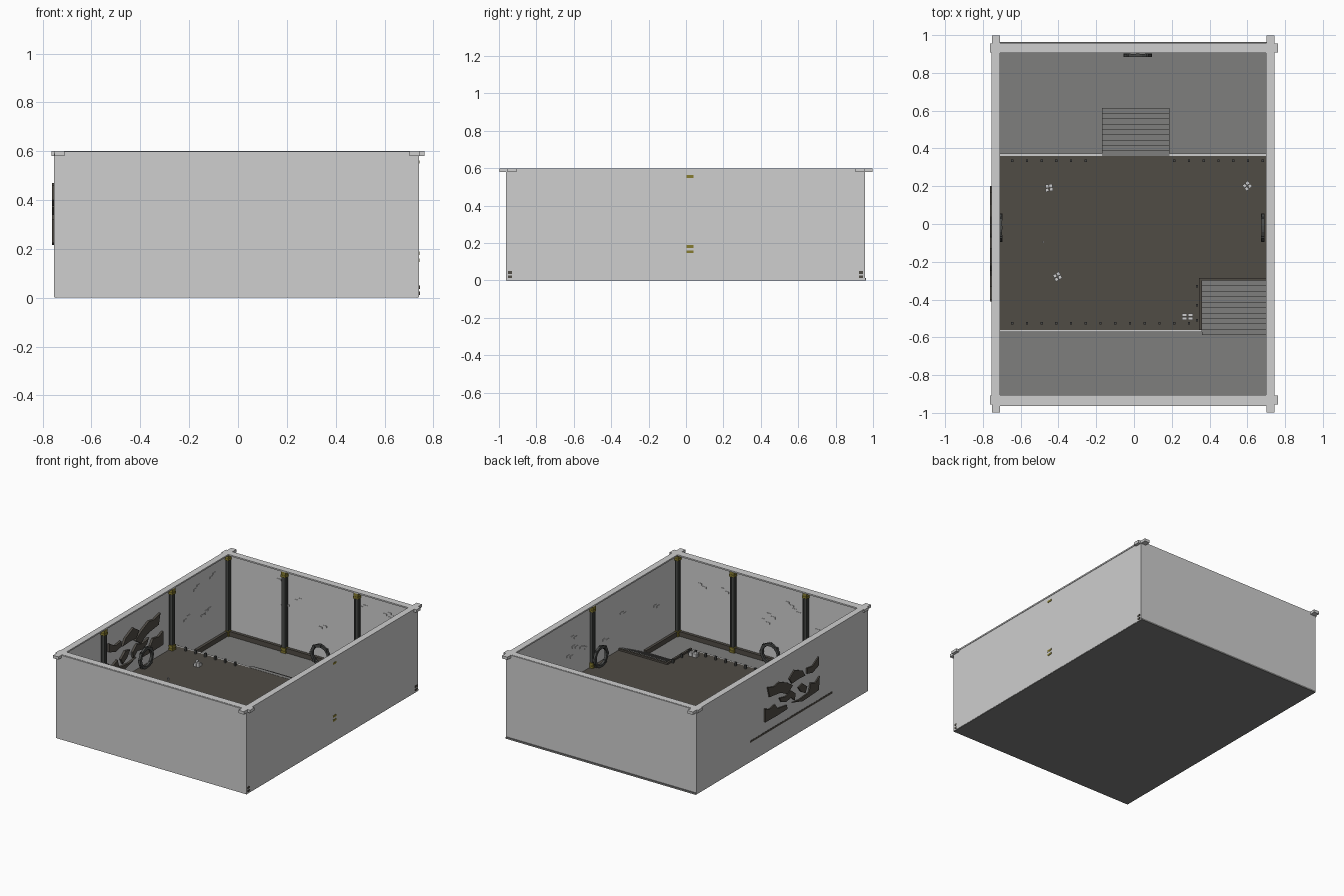
import bpy, bmesh, math, random
from mathutils import Matrix

if "Cube" in bpy.data.objects:
    bpy.data.objects.remove(bpy.data.objects["Cube"])

random.seed(4)


def mat(name, c):
    m = bpy.data.materials.new(name)
    m.diffuse_color = (*c, 1)
    m.use_nodes = True
    m.node_tree.nodes["Principled BSDF"].inputs["Base Color"].default_value = m.diffuse_color
    return m


PLASTER = mat("light plaster", (0.62, 0.62, 0.62))
STONE = mat("grey stone", (0.21, 0.21, 0.205))
WOOD = mat("dark brown wood", (0.08, 0.072, 0.06))
IRON = mat("dark grey iron", (0.065, 0.068, 0.066))
GOLD = mat("dull gold", (0.24, 0.20, 0.03))


def finish(name, bm, material):
    bmesh.ops.recalc_face_normals(bm, faces=bm.faces[:])
    me = bpy.data.meshes.new(name)
    bm.to_mesh(me)
    bm.free()
    me.materials.append(material)
    ob = bpy.data.objects.new(name, me)
    bpy.context.collection.objects.link(ob)
    return ob


def boxes(name, material, items):
    """One object made of boxes (x0, x1, y0, y1, z0, z1[, turn])."""
    bm = bmesh.new()
    for it in items:
        x0, x1, y0, y1, z0, z1 = it[:6]
        turn = it[6] if len(it) > 6 else 0
        m = (Matrix.Translation(((x0 + x1) / 2, (y0 + y1) / 2, (z0 + z1) / 2))
             @ Matrix.Rotation(turn, 4, 'Z')
             @ Matrix.Diagonal((x1 - x0, y1 - y0, z1 - z0, 1)))
        bmesh.ops.create_cube(bm, size=1, matrix=m)
    return finish(name, bm, material)


L, R, F, B = -0.753, 0.742, -0.963, 0.957   # outer wall faces
T = 0.012                                   # wall thickness
TOP, DECK, GROUND = 0.6, 0.152, 0.012

# Floor and four walls
boxes("floor", STONE, [(L + 0.002, R - 0.002, F + 0.002, 0.963, 0, GROUND)])
boxes("left_wall", PLASTER, [(L, L + T, F, B, 0.003, TOP - 0.01)])
boxes("right_wall", PLASTER, [(R - T, R, F, B, 0.003, TOP - 0.01)])
boxes("front_wall", PLASTER, [(L + T, R - T, F, F + T, 0.001, TOP - 0.002)])
boxes("back_wall", PLASTER, [(L + T, R - T, B - T, B, 0.008, TOP - 0.002)])

# Top beams, with ends crossing at the corners
beams = [(-0.755, -0.71, -0.955, 0.955, 0.59, TOP), (0.70, 0.745, -0.955, 0.955, 0.59, TOP),
         (-0.71, 0.70, -0.955, -0.905, 0.59, TOP), (-0.71, 0.70, 0.905, 0.952, 0.59, TOP)]
for sx, xa, xb in ((-1, -0.752, -0.71), (1, 0.702, 0.744)):
    for sy in (-1, 1):
        ya, yb = sorted((sy * 0.94, sy * 0.997))
        beams.append((xa, xb, ya, yb, 0.58, TOP))
        ya, yb = sorted((sy * 0.907, sy * 0.955))
        xs = sorted((sx * 0.72, sx * 0.763))
        beams.append((*xs, ya, yb, 0.58, TOP))
boxes("top_beams", PLASTER, beams)

# Raised deck with a notch for the stairs, and its retaining walls
boxes("deck", WOOD, [(-0.7545, 0.36, -0.56, 0.36, DECK - 0.014, DECK),
                     (0.36, R - T, -0.30, 0.36, DECK - 0.014, DECK)])
boxes("deck_walls", PLASTER, [(L + T, R - T, 0.36, 0.373, GROUND, DECK),
                              (L + T, 0.36, -0.572, -0.56, GROUND, DECK),
                              (0.35, 0.36, -0.56, -0.30, GROUND, DECK - 0.014)])


def stairs(name, x0, x1, y_top, y_bottom, n):
    d, h = (y_bottom - y_top) / n, (DECK + 0.001 - GROUND) / n
    items = []
    for i in range(n):
        ya, yb = sorted((y_top + i * d, y_top + (i + 1) * d))
        items.append((x0, x1, ya, yb, GROUND, DECK + 0.001 - i * h))
    boxes(name, STONE, items)


stairs("back_stairs", -0.17, 0.187, 0.36, 0.615, 9)
stairs("front_stairs", 0.36, R - T, -0.30, -0.588, 10)

# Railing pegs along the deck edges, low rail round the stair opening
pegs = []
for i in range(18):
    x = -0.645 + i * 0.078
    if not -0.18 < x < 0.2:
        pegs.append((x, 0.335))
    if x < 0.34:
        pegs.append((x, -0.525))
pegs += [(0.333, y) for y in (-0.33, -0.43, -0.51)]
boxes("railing_pegs", IRON, [(x - .006, x + .006, y - .006, y + .006, DECK, DECK + .026) for x, y in pegs])
boxes("stair_rail", WOOD, [(0.345, 0.36, -0.56, -0.285, DECK, DECK + .012),
                           (0.36, R - T, -0.30, -0.285, DECK, DECK + .012)])

# Wall posts with gold brackets at both ends: x, y, foot height
posts = [(sx, sy, GROUND) for sx in (-0.732, 0.722) for sy in (-0.934, 0.931)]
posts += [(x, y, GROUND) for x in (-0.285, 0.285) for y in (-0.936, 0.929)]
posts += [(-0.729, 0.30, DECK), (-0.729, -0.46, DECK), (0.722, 0.02, DECK)]
core, strips, gold = [], [], []
for x, y, z in posts:
    core.append((x - .011, x + .011, y - .011, y + .011, z, 0.588))
    for a in (-.011, .011):
        for b in (-.011, .011):
            strips.append((x + a - .004, x + a + .004, y + b - .004, y + b + .004, z, 0.588))
    for z0, z1, w in ((z, z + .014, .019), (z + .014, z + .024, .016), (z + .024, z + .036, .019),
                      (.548, .563, .019), (.563, .588, .017)):
        gold.append((x - w, x + w, y - w, y + w, z0, z1))
# bracket plates showing through the right wall and front wall
gold += [(R - T, R + .002, 0.002, 0.04, z, z + .014) for z in (0.146, 0.175, 0.549)]
boxes("post_cores", IRON, core)
boxes("post_strips", IRON, strips)
boxes("post_brackets", GOLD, gold)

# Skirting bars at the wall feet beside the deck
bars = []
for y0, y1 in ((-0.945, -0.57), (0.375, 0.94)):
    bars += [(-0.741, -0.722, y0, y1, GROUND, 0.045), (0.712, 0.73, y0, y1, GROUND, 0.045)]
for y0, y1 in ((-0.951, -0.93), (0.924, 0.945)):
    bars.append((-0.72, 0.71, y0, y1, GROUND, 0.045))
    bars += [(0.72, 0.7445, y0, y1, z, z + .014) for z in (0.012, 0.036)]
boxes("skirting_bars", WOOD, bars)


# Upright ring gates against each wall
def ring(name, x, y, z, side):
    bm = bmesh.new()
    n, rows = 20, []
    for i in range(n):
        a = 2 * math.pi * i / n
        row = []
        for r, d in ((.056, -.008), (.075, -.008), (.075, .008), (.056, .008)):
            u, v = r * math.cos(a), r * math.sin(a)
            row.append(bm.verts.new((x + d, y + u, z + v) if side else (x + u, y + d, z + v)))
        rows.append(row)
    for i in range(n):
        p, q = rows[i], rows[(i + 1) % n]
        for j in range(4):
            bm.faces.new((p[j], p[(j + 1) % 4], q[(j + 1) % 4], q[j]))
    # studs round the ring
    for i in range(8):
        a = math.pi / 4 * i
        u, v = .067 * math.cos(a), .067 * math.sin(a)
        p = (x, y + u, z + v) if side else (x + u, y, z + v)
        bmesh.ops.create_cube(bm, size=.019, matrix=Matrix.Translation(p))
    finish(name, bm, IRON)


ring("left_ring", -0.706, -0.02, DECK + .07, True)
ring("right_ring", 0.682, -0.02, DECK + .07, True)
ring("back_ring", 0.02, 0.893, GROUND + .075, False)
ring("front_ring", -0.02, -0.914, GROUND + .075, False)

# Carved wall relief: cut-out shapes (y, z) set through the left wall
shapes = [
    [(.17, .46), (.10, .44), (.04, .45), (-.05, .41), (-.11, .37), (-.05, .33), (.03, .37), (.15, .385)],
    [(-.07, .43), (-.13, .47), (-.22, .43), (-.25, .385), (-.17, .39), (-.10, .385)],
    [(-.27, .43), (-.33, .42), (-.40, .46), (-.40, .40), (-.33, .375), (-.27, .39)],
    [(.20, .32), (.15, .30), (.09, .31), (.06, .27), (-.04, .255), (-.05, .225), (.08, .222), (.20, .225)],
    [(.04, .335), (-.03, .32), (-.09, .34), (-.14, .30), (-.13, .255), (-.09, .29), (-.03, .28), (.02, .30)],
    [(-.17, .33), (-.22, .34), (-.27, .30), (-.25, .26), (-.20, .29)],
    [(-.10, .25), (-.18, .24), (-.29, .25), (-.31, .31), (-.36, .29), (-.41, .32), (-.40, .225), (-.22, .215)],
]
bm = bmesh.new()
for s in shapes:
    f = bm.faces.new([bm.verts.new((-0.762, y, z)) for y, z in s])
    g = bmesh.ops.extrude_face_region(bm, geom=[f])
    f2 = [v for v in g["geom"] if isinstance(v, bmesh.types.BMVert)]
    bmesh.ops.translate(bm, verts=f2, vec=(0.036, 0, 0))
    bm.faces.new([bm.verts.new((-0.762, y, z)) for y, z in s])
bmesh.ops.remove_doubles(bm, verts=bm.verts[:], dist=1e-5)
finish("wall_relief", bm, WOOD)

# Scattered brick plates on the inner wall faces
bricks = []
for cluster in range(9):
    for side in range(4):
        u = random.uniform(-.85, .85) if side < 2 else random.uniform(-.62, .62)
        z = random.uniform(.22, .52)
        for du, dz in ((0, 0), (.035, .016)):
            a, b, c, d = u + du, u + du + .032, z + dz, z + dz + .013
            bricks.append([(L + T, L + T + .003, a, b, c, d), (R - T - .003, R - T, a, b, c, d),
                           (a, b, F + T, F + T + .003, c, d),
                           (a, b, B - T - .003, B - T, c, d)][side])
boxes("wall_bricks", PLASTER, bricks)

# Small pale block piles on the deck
rubble = []
for x, y, turn in ((-.45, .19, .1), (.60, .20, .7), (-.405, -.28, .5)):
    for a, b, h in ((-.011, -.009, .022), (.011, -.008, .03), (-.009, .011, .034), (.011, .012, .02)):
        u = a * math.cos(turn) - b * math.sin(turn)
        v = a * math.sin(turn) + b * math.cos(turn)
        rubble.append((x + u - .009, x + u + .009, y + v - .009, y + v + .009, DECK, DECK + h, turn))
for i in (0, 1):
    for j in (0, 1):
        rubble.append((.253 + i * .032, .281 + i * .032, -.508 + j * .018, -.493 + j * .018, DECK, DECK + .025))
rubble.append((-.484, -.476, -.10, -.09, DECK, DECK + .02))
boxes("block_piles", PLASTER, rubble)
